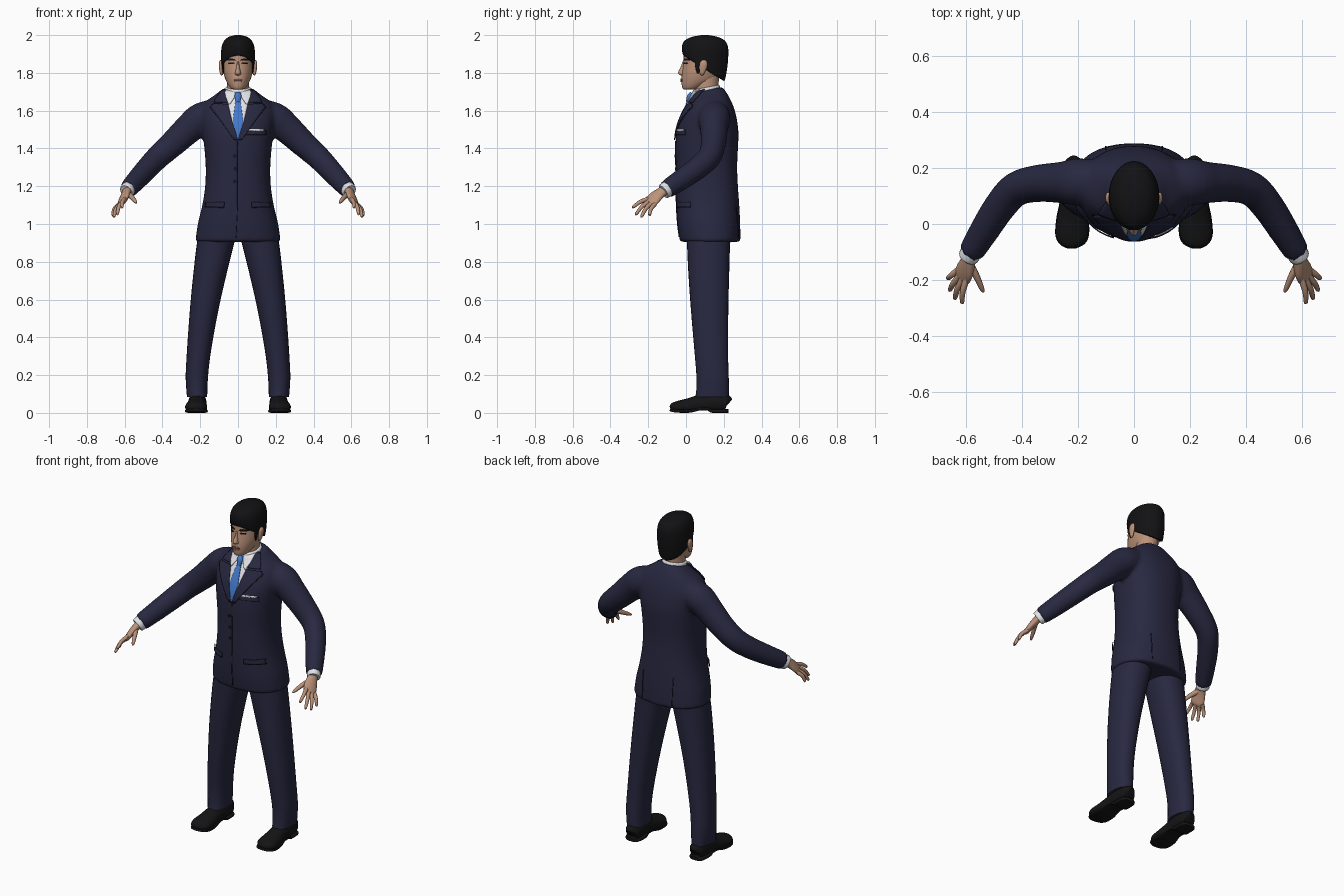
import bpy, bmesh, math
from mathutils import Vector
from mathutils.bvhtree import BVHTree


def material(name, rgb):
    m = bpy.data.materials.new(name)
    m.diffuse_color = (*rgb, 1)
    return m


NAVY = material("navy_cloth", (0.021, 0.021, 0.052))
SEAM = material("dark_navy_seam", (0.010, 0.010, 0.026))
SKIN = material("skin", (0.50, 0.29, 0.195))
LIP = material("lip", (0.36, 0.17, 0.125))
HAIR = material("black_hair", (0.006, 0.006, 0.007))
SHOE = material("black_leather", (0.007, 0.007, 0.008))
WHITE = material("white_shirt", (0.78, 0.79, 0.82))
BLUE = material("blue_silk", (0.055, 0.19, 0.60))


def smooth(pts, n=4):
    """Catmull-Rom through tuples of any length."""
    out = []
    for i in range(len(pts) - 1):
        a, b, c, d = pts[max(i - 1, 0)], pts[i], pts[i + 1], pts[min(i + 2, len(pts) - 1)]
        for k in range(n):
            t = k / n
            out.append([0.5 * (2 * q + (r - p) * t + (2 * p - 5 * q + 4 * r - s) * t * t
                               + (3 * q - p - 3 * r + s) * t ** 3) for p, q, r, s in zip(a, b, c, d)])
    return out + [list(pts[-1])]


def circle(n, power):
    for k in range(n):
        a = 2 * math.pi * k / n
        c, s = math.cos(a), math.sin(a)
        yield math.copysign(abs(c) ** power, c), math.copysign(abs(s) ** power, s)


def level_rings(rows, n=32, power=1.0):
    """Rows of (z, x0, x1, y_front, y_back, tilt) to horizontal rings."""
    rings = []
    for z, x0, x1, yf, yb, tilt in smooth(rows):
        rings.append([Vector(((x0 + x1) / 2 + c * (x1 - x0) / 2, (yf + yb) / 2 + s * (yb - yf) / 2,
                              z + tilt * s * (yb - yf) / 2)) for c, s in circle(n, power)])
    return rings


def path_rings(pts, hint, n=16, power=1.0):
    """Points of (x, y, z, width, thickness) to rings across a path."""
    pts = smooth(pts)
    pos = [Vector(p[:3]) for p in pts]
    rings = []
    for i, p in enumerate(pts):
        t = (pos[min(i + 1, len(pos) - 1)] - pos[max(i - 1, 0)]).normalized()
        u = Vector(hint)
        u = (u - t * u.dot(t)).normalized()
        v = t.cross(u)
        rings.append([pos[i] + u * c * p[3] + v * s * p[4] for c, s in circle(n, power)])
    return rings


def finish(name, bm, mat, mirror=False, angle=50):
    bmesh.ops.recalc_face_normals(bm, faces=bm.faces)
    me = bpy.data.meshes.new(name)
    bm.to_mesh(me)
    bm.free()
    me.materials.append(mat)
    me.shade_smooth()
    me.set_sharp_from_angle(angle=math.radians(angle))
    ob = bpy.data.objects.new(name, me)
    bpy.context.scene.collection.objects.link(ob)
    if mirror:
        ob.modifiers.new("mirror", 'MIRROR')
    return ob


def build(name, parts, mat, mirror=False, floor=None):
    bm = bmesh.new()
    for rings in parts:
        vs = [[bm.verts.new((p.x, p.y, p.z if floor is None else max(p.z, floor))) for p in r] for r in rings]
        n = len(vs[0])
        for a, b in zip(vs, vs[1:]):
            for k in range(n):
                bm.faces.new((a[k], a[(k + 1) % n], b[(k + 1) % n], b[k]))
        bm.faces.new(vs[0])
        bm.faces.new(vs[-1])
    return finish(name, bm, mat, mirror)


def surface(ob):
    bpy.context.view_layer.update()
    return BVHTree.FromObject(ob, bpy.context.evaluated_depsgraph_get())


def patch(name, tree, rows, mat, off, mirror=False, side=-1, cols=8):
    """Thin plate laid on a surface; rows of (z, x0, x1)."""
    bm, grid = bmesh.new(), []
    for i in range(len(rows) - 1):
        steps = 5 if i < len(rows) - 2 else 6
        for k in range(steps):
            t = k / 5
            z, x0, x1 = [p + (q - p) * t for p, q in zip(rows[i], rows[i + 1])]
            line = []
            for j in range(cols + 1):
                x = x0 + (x1 - x0) * j / cols
                co, no = tree.ray_cast(Vector((x, side * 2, z)), Vector((0, -side, 0)))[:2]
                if co is None or (side < 0 and co.y > 0.12):
                    co, no = tree.find_nearest(Vector((x, 0.05, z)))[:2]
                line.append(bm.verts.new(co + no * off))
            grid.append(line)
    for a, b in zip(grid, grid[1:]):
        for j in range(cols):
            bm.faces.new((a[j], a[j + 1], b[j + 1], b[j]))
    ob = finish(name, bm, mat)
    mod = ob.modifiers.new("thickness", 'SOLIDIFY')
    mod.thickness, mod.offset = 0.004, 0
    if mirror:
        ob.modifiers.new("mirror", 'MIRROR')
    return ob


# Jacket: torso and both sleeves fused into one cloth surface
torso = level_rings([(z, -w, w, f, b, t) for z, w, f, b, t in [
    (0.905, .226, -.032, .288, 0), (1.0, .213, -.045, .287, 0), (1.1, .189, -.051, .282, 0),
    (1.2, .174, -.054, .275, 0), (1.3, .171, -.054, .271, 0), (1.4, .178, -.056, .275, 0),
    (1.48, .188, -.051, .278, 0), (1.55, .198, -.032, .27, 0), (1.605, .195, -.006, .257, 0),
    (1.65, .168, .016, .237, .05), (1.685, .118, .035, .213, .15), (1.71, .086, .042, .193, .22)]],
    48, 0.88)
arm = [(.08, .15, 1.59, .075, .07), (.19, .15, 1.56, .085, .085), (.26, .148, 1.505, .079, .074),
       (.34, .145, 1.43, .071, .067), (.42, .125, 1.358, .065, .062), (.48, .06, 1.295, .061, .058),
       (.535, -.025, 1.235, .056, .053), (.582, -.102, 1.184, .05, .046)]
sleeve = path_rings(arm, (0, 0, 1), 24)
other = [[Vector((-p.x, p.y, p.z)) for p in r] for r in sleeve]
jacket = build("jacket", [torso, sleeve, other], NAVY)
mod = jacket.modifiers.new("fuse", 'REMESH')
mod.mode, mod.voxel_size, mod.use_smooth_shade = 'VOXEL', 0.011, True
mod = jacket.modifiers.new("soften", 'SMOOTH')
mod.factor, mod.iterations = 0.5, 6
cloth = surface(jacket)

# Shirt front, tie, lapels and collar wings laid on the chest
patch("shirt_front", cloth, [(1.69, -.065, .065), (1.60, -.045, .045), (1.54, -.03, .03),
                             (1.45, -.002, .002)], WHITE, .003)
patch("tie_blade", cloth, [(1.675, -.012, .012), (1.64, -.014, .014), (1.545, -.027, .027),
                           (1.50, -.017, .017), (1.45, -.002, .002)], BLUE, .007)
build("tie_knot", [path_rings([(0, .03, 1.695, .013, .008), (0, .018, 1.675, .018, .013),
                               (0, .008, 1.645, .011, .008)], (1, 0, 0))], BLUE)
patch("jacket_collar", cloth, [(1.705, .064, .08), (1.665, .059, .112), (1.64, .053, .124)], NAVY, .007, True)
patch("lapel", cloth, [(1.632, .051, .128), (1.615, .048, .142), (1.54, .03, .085), (1.445, .0, .018)],
      NAVY, .007, True)
patch("lapel_edge", cloth, [(1.632, .126, .131), (1.615, .140, .146), (1.54, .083, .088), (1.445, .016, .021)],
      SEAM, .006, True, cols=2)
patch("collar_wing", cloth, [(1.70, .012, .066), (1.665, .018, .062), (1.63, .04, .05)], WHITE, .011, True)
build("shirt_collar", [level_rings([(z, -w, w, f, b, .2) for z, w, f, b in [
    (1.66, .071, .033, .187), (1.70, .070, .032, .182), (1.72, .067, .036, .177), (1.724, .058, .045, .17)]])],
    WHITE)

# Front edge, buttons, pockets and vents
patch("front_edge", cloth, [(1.44, -.004, .0), (1.1, -.004, .0), (0.93, -.012, -.008)], SEAM, .001, cols=2)
for i, z in enumerate((1.36, 1.29, 1.225)):
    patch(f"button_{i + 1}", cloth, [(z + .008, -.018, -.012), (z + .004, -.023, -.007),
                                     (z - .004, -.023, -.007), (z - .008, -.018, -.012)], SEAM, .004, cols=4)
patch("hip_pocket_flap", cloth, [(1.116, .07, .165), (1.09, .072, .168)], NAVY, .007, True)
patch("hip_pocket_seam", cloth, [(1.091, .07, .170), (1.086, .072, .168)], SEAM, .006, True)
patch("breast_pocket", cloth, [(1.495, .04, .145), (1.472, .04, .145)], NAVY, .005)
patch("pocket_square", cloth, [(1.502, .055, .135), (1.492, .055, .135)], WHITE, .005)
patch("back_vent", cloth, [(1.09, .098, .102), (0.925, .098, .102)], SEAM, .001, True, side=1, cols=2)

# Trousers
build("trouser_leg", [level_rings([(z, a, b, f, k, 0) for z, a, b, f, k in [
    (.99, .002, .195, .0, .245), (.9, .02, .217, .005, .234), (.75, .057, .235, .012, .229),
    (.6, .092, .25, .022, .225), (.45, .122, .262, .034, .223), (.3, .147, .272, .047, .223),
    (.2, .158, .277, .055, .226), (.13, .162, .274, .055, .227), (.085, .163, .27, .05, .226)]],
    28, 0.92)], NAVY, True)

# Shoes with a heel and a raised arch
build("shoe_upper", [path_rings([
    (.215, .222, .045, .02, .03), (.215, .21, .05, .042, .05), (.215, .15, .055, .048, .055),
    (.217, .08, .047, .048, .05), (.219, .02, .036, .055, .043), (.222, -.04, .03, .058, .034),
    (.222, -.07, .026, .042, .026), (.222, -.083, .022, .014, .012)], (1, 0, 0), 24)], SHOE, True, 0.012)
build("shoe_sole", [path_rings([
    (.215, .224, .010, .025, .010), (.215, .205, .010, .046, .010), (.215, .14, .010, .049, .010),
    (.217, .115, .020, .048, .008), (.217, .07, .020, .050, .008), (.219, .02, .010, .058, .009),
    (.221, -.04, .010, .060, .009), (.222, -.072, .013, .044, .008), (.222, -.086, .016, .016, .006)],
    (1, 0, 0), 20, 0.4)], SHOE, True, 0)

# Shirt cuffs and hands
spread = (.04, .035, -.035)
build("shirt_cuff", [path_rings([(.575, -.09, 1.192, .041, .037), (.588, -.113, 1.176, .042, .038),
                                 (.592, -.12, 1.171, .038, .034)], (0, 0, 1), 20)], WHITE, True)
hand = [path_rings([(.58, -.1, 1.187, .028, .023), (.592, -.135, 1.165, .031, .021),
                    (.603, -.165, 1.14, .039, .018), (.613, -.188, 1.115, .038, .015),
                    (.618, -.20, 1.105, .030, .009)], spread)]
fingers = [((.595, -.188, 1.137), (.615, -.284, 1.088)), ((.607, -.188, 1.124), (.641, -.268, 1.050)),
           ((.619, -.180, 1.112), (.659, -.238, 1.037)), ((.629, -.166, 1.104), (.666, -.195, 1.046))]
for a, b in fingers:
    a, b = Vector(a), Vector(b)
    knuckle = a.lerp(b, .5) + Vector((.006, -.004, .006))
    hand.append(path_rings([(*a, .012, .012), (*knuckle, .0105, .0105), (*a.lerp(b, .93), .008, .008),
                            (*b, .003, .003)], spread, 10))
hand.append(path_rings([(.588, -.14, 1.162, .016, .015), (.563, -.185, 1.143, .013, .012),
                        (.544, -.228, 1.12, .010, .009), (.537, -.243, 1.112, .004, .004)], spread, 10))
build("hand", hand, SKIN, True)

# Neck and head
build("neck", [level_rings([(1.64, -.06, .06, .045, .172, 0), (1.72, -.058, .058, .047, .17, 0),
                            (1.80, -.06, .06, .04, .18, 0)])], SKIN)
head = build("head", [level_rings([(z, -w, w, f, b, t) for z, w, f, b, t in [
    (1.712, .018, .0, .05, 0), (1.718, .036, -.013, .085, .1), (1.735, .050, -.021, .125, .1),
    (1.76, .064, -.024, .16, 0), (1.79, .074, -.022, .18, 0), (1.82, .079, -.018, .192, 0),
    (1.86, .081, -.013, .2, 0), (1.90, .081, -.011, .203, 0), (1.935, .074, .002, .195, 0),
    (1.965, .055, .03, .165, 0), (1.975, .02, .07, .12, 0)]])], SKIN)
build("nose", [level_rings([(1.86, -.006, .006, -.018, .01, 0), (1.83, -.009, .009, -.029, .01, 0),
                            (1.803, -.015, .015, -.042, .01, 0), (1.792, -.016, .016, -.037, .01, 0),
                            (1.786, -.010, .010, -.024, .01, 0)], 16)], SKIN)
build("ear", [path_rings([(.084, .085, 1.788, .004, .006), (.088, .085, 1.80, .008, .013),
                          (.091, .09, 1.83, .010, .021), (.092, .094, 1.855, .009, .019),
                          (.088, .094, 1.868, .004, .008)], (1, 0, 0), 14)], SKIN, True)
face = surface(head)
patch("eyebrow", face, [(1.876, .028, .05), (1.871, .016, .058), (1.866, .014, .06)], HAIR, .002, True)
patch("eye", face, [(1.856, .025, .045), (1.851, .019, .051), (1.846, .026, .044)], HAIR, .001, True)
patch("upper_lip", face, [(1.771, -.010, .010), (1.763, -.026, .026)], LIP, .003)
patch("lower_lip", face, [(1.761, -.025, .025), (1.751, -.013, .013)], LIP, .003)

# Hair: hairline slopes from the forehead down to the nape
build("hair", [level_rings([(z, -w, w, f, b, t) for z, w, f, b, t in [
    (1.823, .079, -.006, .194, -.62), (1.83, .087, -.017, .205, -.62), (1.865, .090, -.02, .217, -.4),
    (1.90, .090, -.022, .223, -.2), (1.94, .086, -.02, .223, -.05), (1.97, .073, -.008, .206, 0),
    (1.99, .050, .03, .168, 0), (2.0, .015, .08, .12, 0)]], 40)], HAIR)
build("sideburn", [path_rings([(.079, .062, 1.86, .006, .016), (.078, .062, 1.825, .006, .012),
                               (.075, .064, 1.797, .004, .005)], (1, 0, 0), 12)], HAIR, True)
